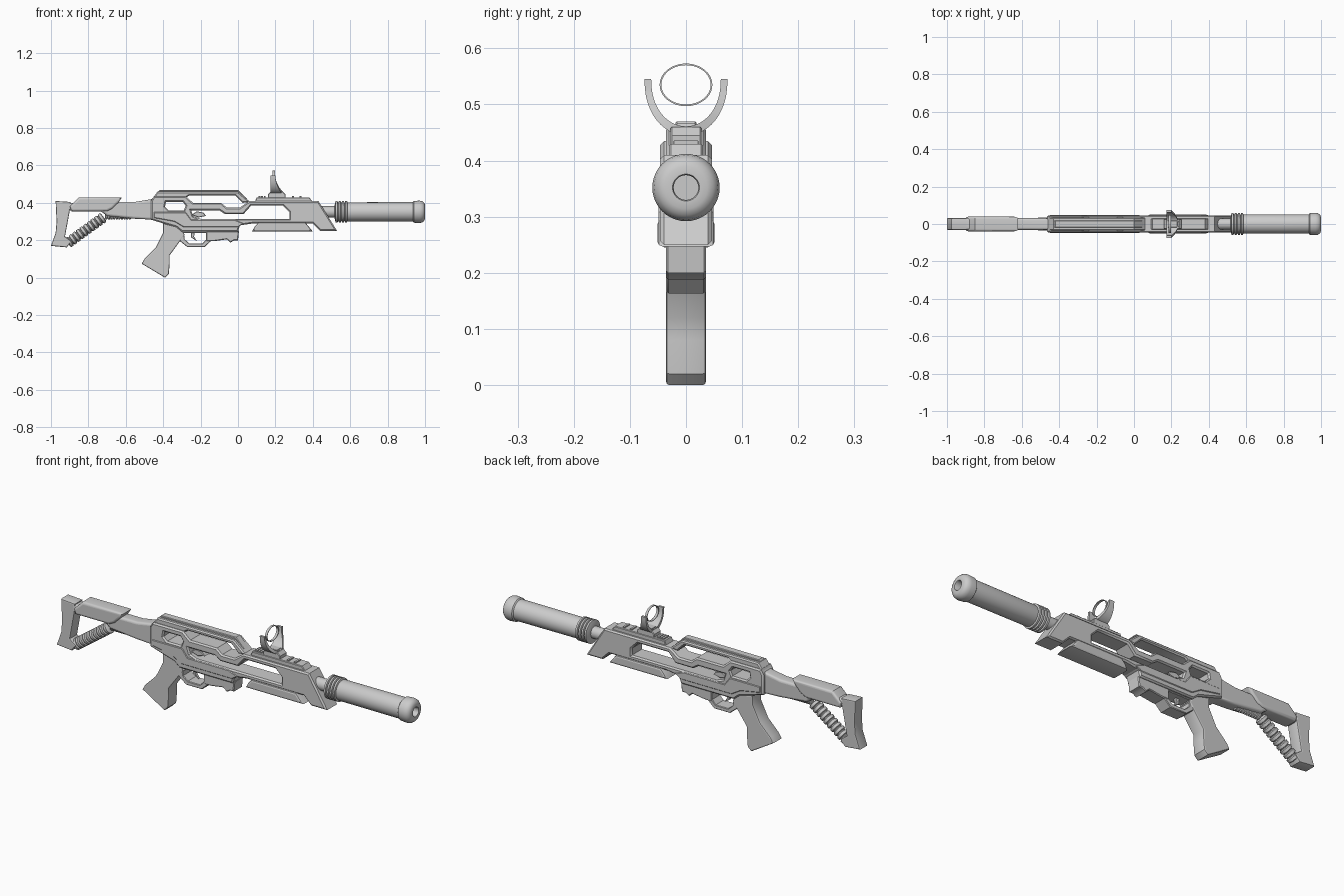
import bpy, math
from mathutils import Vector

cube = bpy.data.objects.get("Cube")
if cube:
    bpy.data.objects.remove(cube)

U = 0.01  # outlines are written in hundredths of a unit
grey = bpy.data.materials.new("plain grey")
grey.use_nodes = True
grey.diffuse_color = (0.6, 0.6, 0.6, 1)
grey.node_tree.nodes["Principled BSDF"].inputs["Base Color"].default_value = grey.diffuse_color


def finish(ob, angle=35):
    bpy.ops.object.select_all(action='DESELECT')
    ob.select_set(True)
    bpy.context.view_layer.objects.active = ob
    if ob.type == 'CURVE':
        bpy.ops.object.convert(target='MESH')
        ob = bpy.context.object
    ob.data.materials.clear()
    ob.data.materials.append(grey)
    bpy.ops.object.shade_smooth_by_angle(angle=math.radians(angle))
    return ob


def plate(name, half, bevel, outline, *holes, rounds=0):
    """Side profile with holes, extruded across the width with bevelled rims."""
    cu = bpy.data.curves.new(name, 'CURVE')
    cu.dimensions = '2D'
    cu.fill_mode = 'BOTH'
    for pts in (outline,) + holes:
        sp = cu.splines.new('POLY')
        sp.points.add(len(pts) - 1)
        for p, (x, z) in zip(sp.points, pts):
            p.co = (x * U, z * U, 0, 1)
        sp.use_cyclic_u = True
    cu.extrude = (half - bevel) * U
    cu.bevel_depth = bevel * U
    cu.bevel_resolution = rounds
    cu.offset = -bevel * U
    ob = bpy.data.objects.new(name, cu)
    ob.rotation_euler.x = math.pi / 2
    bpy.context.collection.objects.link(ob)
    return finish(ob)


def loft(name, rings, closed=False):
    """Skin a row of equal-sized vertex rings."""
    n, m = len(rings[0]), len(rings)
    verts = [v for r in rings for v in r]
    faces = []
    for i in range(m if closed else m - 1):
        a, b = i * n, (i + 1) % m * n
        faces += [(a + k, a + (k + 1) % n, b + (k + 1) % n, b + k) for k in range(n)]
    if not closed:
        faces += [tuple(range(n))[::-1], tuple(range((m - 1) * n, m * n))]
    me = bpy.data.meshes.new(name)
    me.from_pydata(verts, [], faces)
    ob = bpy.data.objects.new(name, me)
    bpy.context.collection.objects.link(ob)
    finish(ob)
    bpy.ops.object.mode_set(mode='EDIT')
    bpy.ops.mesh.select_all(action='SELECT')
    bpy.ops.mesh.normals_make_consistent(inside=False)
    bpy.ops.object.mode_set(mode='OBJECT')
    return ob


def lathe(name, start, end, profile, sides=32):
    """Turn (distance, radius) pairs about the line from start to end in the side plane."""
    a = Vector((start[0], 0, start[1]))
    d = (Vector((end[0], 0, end[1])) - a).normalized()
    side = Vector((0, 1, 0))
    up = d.cross(side)
    angles = [math.tau * k / sides for k in range(sides)]
    return loft(name, [[(a + d * t + (side * math.cos(w) + up * math.sin(w)) * r) * U
                        for w in angles] for t, r in profile])


def ribs(count, pitch, low, high, start=0):
    """Profile of evenly spaced rounded ribs."""
    out = []
    for i in range(count):
        t = start + i * pitch
        out += [(t, low), (t + pitch * .15, high), (t + pitch * .7, high), (t + pitch * .85, low)]
    return out


# Main body with its two see-through windows
plate("receiver_body", 4.6, 0.7,
      [(-46.5, 41), (-45, 43.5), (-28, 43.5), (-24, 40), (-9, 40), (-6, 37.5), (1, 37.5), (6, 41),
       (43, 41), (53, 25), (44, 25), (40, 29), (8, 29), (1, 28), (0, 24.5), (-30, 24.5),
       (-33, 27), (-40, 29), (-46.5, 31)],
      [(-38.5, 40.5), (-29.5, 40.5), (-28, 38.5), (-29, 36), (-37, 36), (-39, 38)],
      [(-25, 36), (-10, 36), (-7, 34), (3, 34), (7, 38.5), (24, 38.5), (27.5, 35),
       (27.5, 31.5), (-20, 31.5), (-24, 33)])
plate("side_panel", 4.9, 0.3, [(-45, 35), (-28, 35), (-25, 31), (-2, 31), (3, 29), (0, 27),
                               (-29, 27), (-34, 30), (-45, 32)])

# Arched rail over the body
plate("top_rail", 3.6, 0.6, [(-46, 42), (-43, 46), (0, 46), (6.5, 40.5), (2.5, 40),
                             (-1.5, 44), (-26, 44), (-29, 42)])
plate("top_rail_ridge", 1.9, 0.3, [(-44, 44.5), (-42, 46.8), (0, 47), (5, 42), (-1, 44.5)])

# Bolt
plate("bolt", 2.6, 0.3, [(-25, 33.5), (-22, 35.5), (-18.5, 34.8), (-17, 33), (-21, 32.2)])

# Lower parts
plate("fore_grip", 5.1, 0.9, [(7.5, 24.7), (9, 27.5), (11, 29.5), (36, 29.5), (40, 24.7)], rounds=1)
plate("magazine_housing", 3.6, 0.4, [(-17, 25), (0.5, 25), (0, 20), (-2, 20), (-4, 18.8),
                                     (-6, 20.5), (-13, 19.5), (-17, 19.5)])
plate("trigger_guard", 3.4, 0.3,
      [(-32, 25), (-31, 19.5), (-27, 16.3), (-18, 16.3), (-14, 20), (-14, 25)],
      [(-29, 24), (-28.5, 20.5), (-26, 18.3), (-19, 18.3), (-17, 20.5), (-17, 24)])
plate("trigger", 0.8, 0.2, [(-25, 25), (-23, 25), (-23.5, 22), (-22, 19.5), (-25, 21.5)])
plate("pistol_grip", 3.6, 0.6,
      [(-40, 29), (-32, 27), (-28.5, 23), (-36.5, 12), (-36.5, 8), (-37, 2), (-39, 0),
       (-51.5, 7.5), (-50, 10), (-44, 16), (-40, 24)], rounds=1)

# Stock
plate("butt_pad", 3.2, 0.6,
      [(-97.5, 41), (-89.5, 40.5), (-90, 35.5), (-92.5, 22), (-89, 19.5), (-91.5, 16.2),
       (-100, 17), (-97.5, 24), (-97, 30)], rounds=1)
plate("cheek_rest", 3.9, 1.2, [(-90, 38), (-85, 43), (-62, 43), (-64, 40), (-67, 37),
                               (-70, 35.5), (-89, 35.5)], rounds=3)
plate("stock_neck", 3.1, 1.2,
      [(-91, 40), (-62, 40.5), (-55, 40.5), (-46, 42), (-45, 31), (-55, 31.5), (-70, 33),
       (-74, 36), (-91, 36)], rounds=3)
lathe("ribbed_strut", (-91, 18.5), (-71, 33), ribs(10, 2.4, 2.3, 2.9), 24)
lathe("neck_ribs", (-71, 33), (-56, 33), ribs(10, 1.4, 1.4, 1.9), 20)

# Barrel and the long tube at the muzzle
lathe("barrel", (44, 35.2), (60, 35.2), [(0, 3), (9, 3)])
cap = [(93.5, 5.2), (94, 5.8), (97, 6), (98.5, 5.7), (99.5, 4.9), (100, 3.8),
       (100, 2.4), (99.5, 2.2), (94, 2.2)]
lathe("muzzle_tube", (0, 35.2), (1, 35.2),
      [(51.5, 3)] + ribs(4, 1.7, 5, 5.8, 52) + [(59, 5.1)] + cap, 40)

# Sight mount
plate("sight_rail", 3, 0.3, [(9, 40.5), (10, 43), (38, 43), (40, 40.5)])
for i in range(5):
    x = 11 + i * 1.4 if i < 3 else 29 + (i - 3) * 4
    plate("rail_tooth", 2.2, 0.1, [(x, 42.5), (x, 43.6), (x + 1, 43.6), (x + 1, 42.5)])
plate("sight_base", 2.8, 0.3, [(16, 42.5), (16, 44.5), (17.5, 46), (24, 46), (25.5, 44.5), (25.5, 42.5)])
plate("sight_stud", 1.8, 0.2, [(18, 44), (18, 46.6), (23, 46.6), (24, 44)])

# U-shaped sight guard, wider at its foot
arch = []
for k in range(25):
    w = math.pi * k / 24
    c, s = math.cos(w), math.sin(w) ** 0.9
    front = 20 + 3.8 * s * s
    arch.append([(x * U, y * c * U, (54.5 - z * s) * U) for x, y, z in
                 ((17.4, 7.4, 10), (front, 7.4, 10), (front, 6.2, 8.4), (17.4, 6.2, 8.4))])
loft("sight_guard", arch)

# Thin sight ring
hoop = []
for k in range(40):
    w = math.tau * k / 40
    hoop.append([(x * U, (4.7 - t) * math.cos(w) * U, (53.5 + (3.8 - t) * math.sin(w)) * U)
                 for x, t in ((18.5, 0), (19.7, 0), (19.7, .3), (18.5, .3))])
loft("sight_ring", hoop, closed=True)
